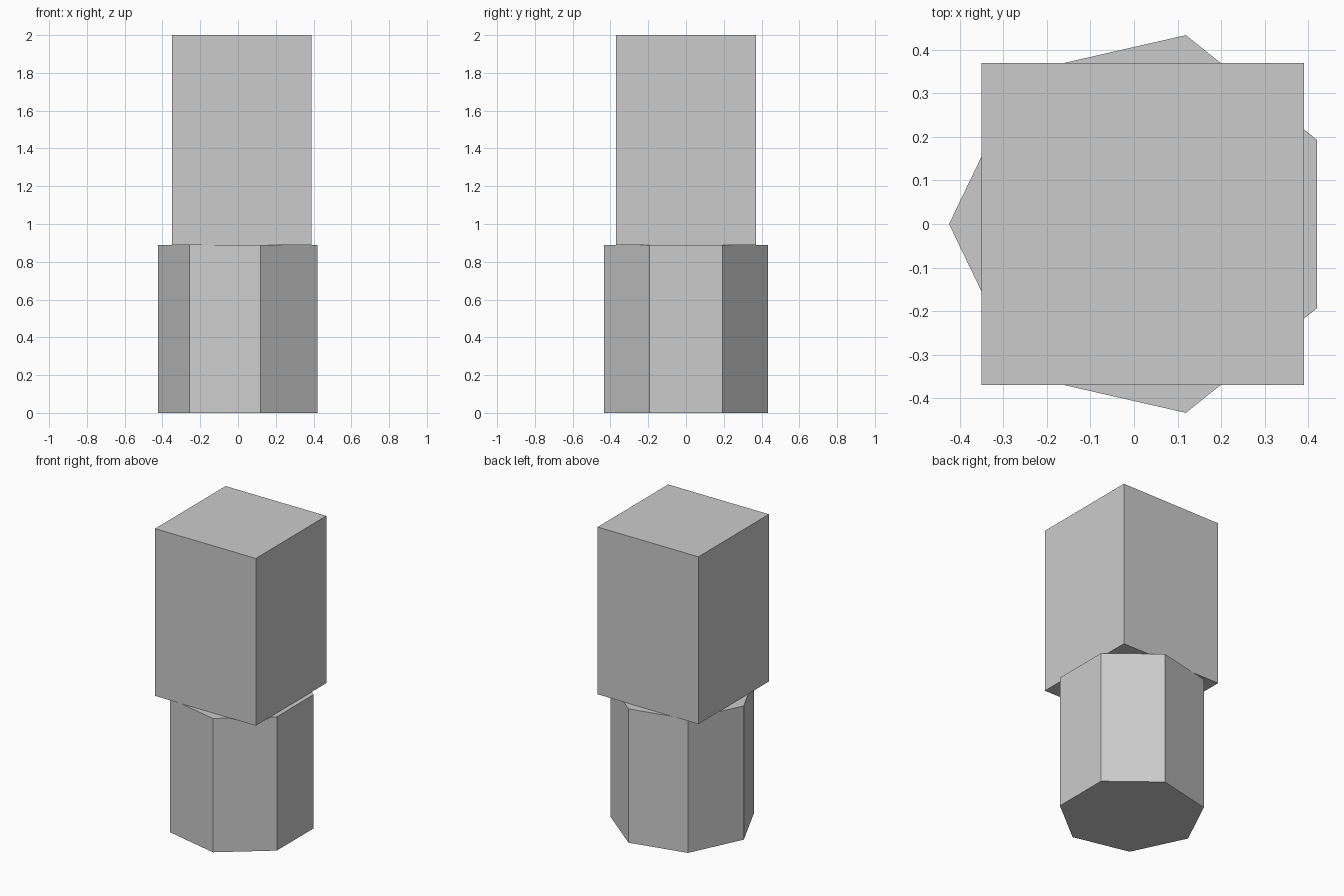
import bpy
import math

cube = bpy.data.objects.get("Cube")
if cube:
    bpy.data.objects.remove(cube, do_unlink=True)

UNIT = 0.4445        # pedestal radius
CENTRE_X = 0.02
SEAM = 2 * UNIT      # height where block meets pedestal

# Single plain grey
grey = bpy.data.materials.new("plain_grey")
grey.use_nodes = True
colour = (0.6, 0.6, 0.6, 1)
grey.diffuse_color = colour
grey.node_tree.nodes["Principled BSDF"].inputs["Base Color"].default_value = colour


def finish(name):
    obj = bpy.context.object
    obj.name = name
    obj.data.name = name
    obj.data.materials.append(grey)
    bpy.ops.object.transform_apply(location=False, rotation=True, scale=True)
    return obj


# Seven-sided pedestal with one corner pointing to -x
bpy.ops.mesh.primitive_cylinder_add(
    vertices=7, radius=UNIT, depth=SEAM,
    location=(CENTRE_X, 0, SEAM / 2), rotation=(0, 0, math.pi / 2))
finish("pedestal")

# Tall square block standing on the pedestal
bpy.ops.mesh.primitive_cube_add(size=1, location=(CENTRE_X, 0, (SEAM + 2) / 2))
bpy.context.object.scale = (0.74, 0.74, 2 - SEAM)
finish("upper_block")
